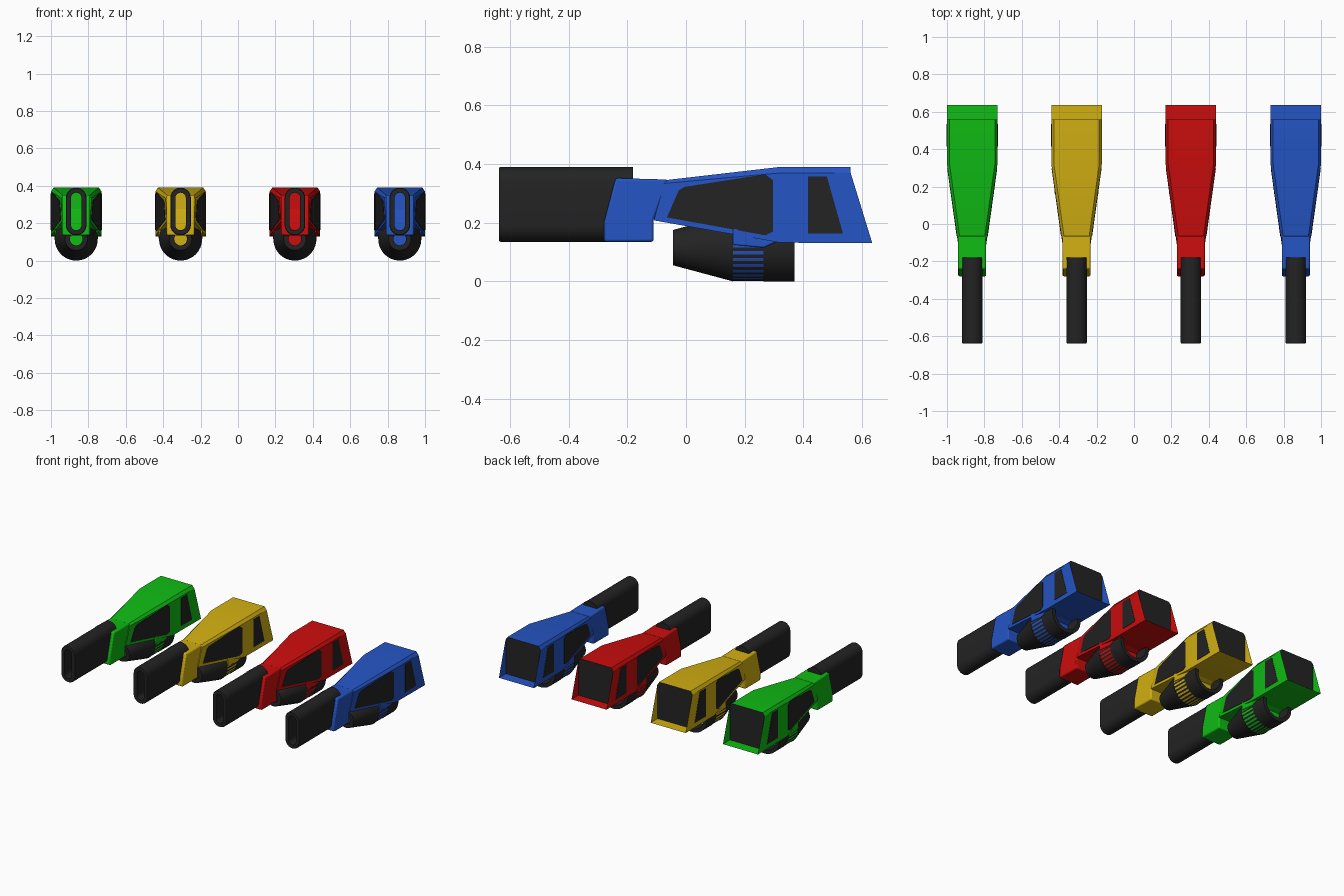
import bpy, bmesh, math

if "Cube" in bpy.data.objects:
    bpy.data.objects.remove(bpy.data.objects["Cube"], do_unlink=True)


def material(name, rgb):
    m = bpy.data.materials.new(name)
    m.use_nodes = True
    m.diffuse_color = (*rgb, 1)
    m.node_tree.nodes["Principled BSDF"].inputs["Base Color"].default_value = (*rgb, 1)
    return m


black = material("black", (0.017, 0.017, 0.017))
paints = [
    ("green", -0.865, material("green", (0.005, 0.50, 0.007))),
    ("yellow", -0.307, material("yellow", (0.64, 0.43, 0.006))),
    ("red", 0.304, material("red", (0.60, 0.004, 0.004))),
    ("blue", 0.865, material("blue", (0.018, 0.09, 0.55))),
]


def finish(name, bm, mats, x, bevel=0):
    bmesh.ops.recalc_face_normals(bm, faces=bm.faces)
    me = bpy.data.meshes.new(name)
    bm.to_mesh(me)
    bm.free()
    for m in mats:
        me.materials.append(m)
    ob = bpy.data.objects.new(name, me)
    bpy.context.collection.objects.link(ob)
    ob.location.x = x
    if bevel:
        mod = ob.modifiers.new("soft_edges", "BEVEL")
        mod.width, mod.segments = bevel, 2
    bpy.ops.object.select_all(action="DESELECT")
    ob.select_set(True)
    bpy.context.view_layer.objects.active = ob
    bpy.ops.object.shade_smooth_by_angle(angle=math.radians(30))
    return ob


def loft(rings, rule=lambda ring, seg: 0, cap=(0, 0)):
    """Bridge rings of points; rule gives the material of each quad."""
    bm = bmesh.new()
    loops = [[bm.verts.new(p) for p in r] for r in rings]
    n = len(loops[0])
    for i in range(len(loops) - 1):
        a, b = loops[i], loops[i + 1]
        for j in range(n):
            k = (j + 1) % n
            bm.faces.new((a[j], a[k], b[k], b[j])).material_index = rule(i, j)
    bm.faces.new(loops[0]).material_index = cap[0]
    bm.faces.new(loops[-1]).material_index = cap[1]
    return bm


def circle(y, r, n=60):
    return [(r * math.cos(math.tau * i / n), y, 0.115 + r * math.sin(math.tau * i / n))
            for i in range(n)]


def stadium(y, inset, n=12):
    """Tall rounded slot section of the barrel."""
    r, pts = 0.055 - inset, []
    for start, zc in ((0, 0.335), (math.pi, 0.19)):
        for i in range(n + 1):
            a = start + math.pi * i / n
            pts.append((r * math.cos(a), y, zc + r * math.sin(a)))
    return pts


def prism(profile, half):
    """Side outline given as (y, z), extruded across x."""
    return loft([[(s * half, y, z) for y, z in profile] for s in (-1, 1)])


def half_width(y):
    return min(0.135, 0.075 + 0.06 * (y + 0.11) / 0.43)


def body_ring(bottom, top):
    """Section with chamfered top corners between a bottom and a top point."""
    t = 0.92
    shoulder = [b + (c - b) * t for b, c in zip(bottom, top)]
    right = [(half_width(y) - cut, y, z)
             for (y, z), cut in ((bottom, 0), (shoulder, 0), (top, 0.014))]
    return right + [(-x, y, z) for x, y, z in reversed(right)]


def body_mesh():
    bm = loft([body_ring((-0.11, 0.208), (-0.07, 0.345)),
               body_ring((0.32, 0.132), (0.32, 0.39)),
               body_ring((0.635, 0.13), (0.555, 0.39))])
    # recessed rear window with an upright dark pane
    rear = max(bm.faces, key=lambda f: f.calc_center_median().y)
    bmesh.ops.inset_region(bm, faces=[rear], thickness=0.035)
    rim = bmesh.ops.inset_region(bm, faces=[rear], thickness=0.001)
    for v in rear.verts:
        v.co.y = 0.56
    rear.material_index = 1
    return bm


def side_plates(outline):
    bm = bmesh.new()
    for s in (-1, 1):
        layers = [[bm.verts.new((s * (half_width(y) + d), y, z)) for y, z in outline]
                  for d in (-0.004, 0.002)]
        for layer in layers:
            bm.faces.new(layer)
        for j in range(len(outline)):
            k = (j + 1) % len(outline)
            bm.faces.new((layers[0][j], layers[0][k], layers[1][k], layers[1][j]))
    return bm


collar_side = [(-0.28, 0.135), (-0.28, 0.2), (-0.24, 0.352), (-0.06, 0.347), (-0.11, 0.21), (-0.11, 0.135)]
bracket_side = [(0.16, 0.18), (0.16, 0.125), (0.265, 0.115), (0.32, 0.14), (0.32, 0.18)]
large_pane = [(-0.065, 0.218), (-0.025, 0.31), (-0.005, 0.322), (0.27, 0.365), (0.296, 0.345),
              (0.296, 0.17), (0.27, 0.157)]
small_pane = [(0.415, 0.358), (0.48, 0.358), (0.535, 0.163), (0.415, 0.163)]

for colour, x, paint in paints:
    two = [paint, black]
    # hollow barrel with a painted plug deep inside
    finish(colour + "_barrel",
           loft([stadium(-0.26, 0.027), stadium(-0.638, 0.027), stadium(-0.638, 0.003),
                 stadium(-0.633, 0), stadium(-0.18, 0)], lambda i, j: 1, (0, 1)), two, x)
    finish(colour + "_collar", prism(collar_side, 0.075), two, x, 0.008)
    # main housing and its dark panes
    finish(colour + "_housing", body_mesh(), two, x)
    finish(colour + "_large_side_panes", side_plates(large_pane), [black], x)
    finish(colour + "_small_side_panes", side_plates(small_pane), [black], x)
    # round lower unit: tapered nose, ribbed grip, open rear ring
    finish(colour + "_lower_nose",
           loft([circle(0.1, 0.034), circle(-0.045, 0.034), circle(-0.045, 0.06),
                 circle(0.16, 0.115)], lambda i, j: 1, (0, 1)), two, x)
    finish(colour + "_lower_grip",
           loft([circle(0.16, 0.113), circle(0.265, 0.113)], lambda i, j: j % 2), two, x)
    finish(colour + "_lower_ring",
           loft([circle(0.265, 0.115), circle(0.37, 0.115), circle(0.37, 0.09),
                 circle(0.28, 0.09)], lambda i, j: 1, (1, 0)), two, x)
    finish(colour + "_bracket", prism(bracket_side, 0.117), two, x, 0.004)
